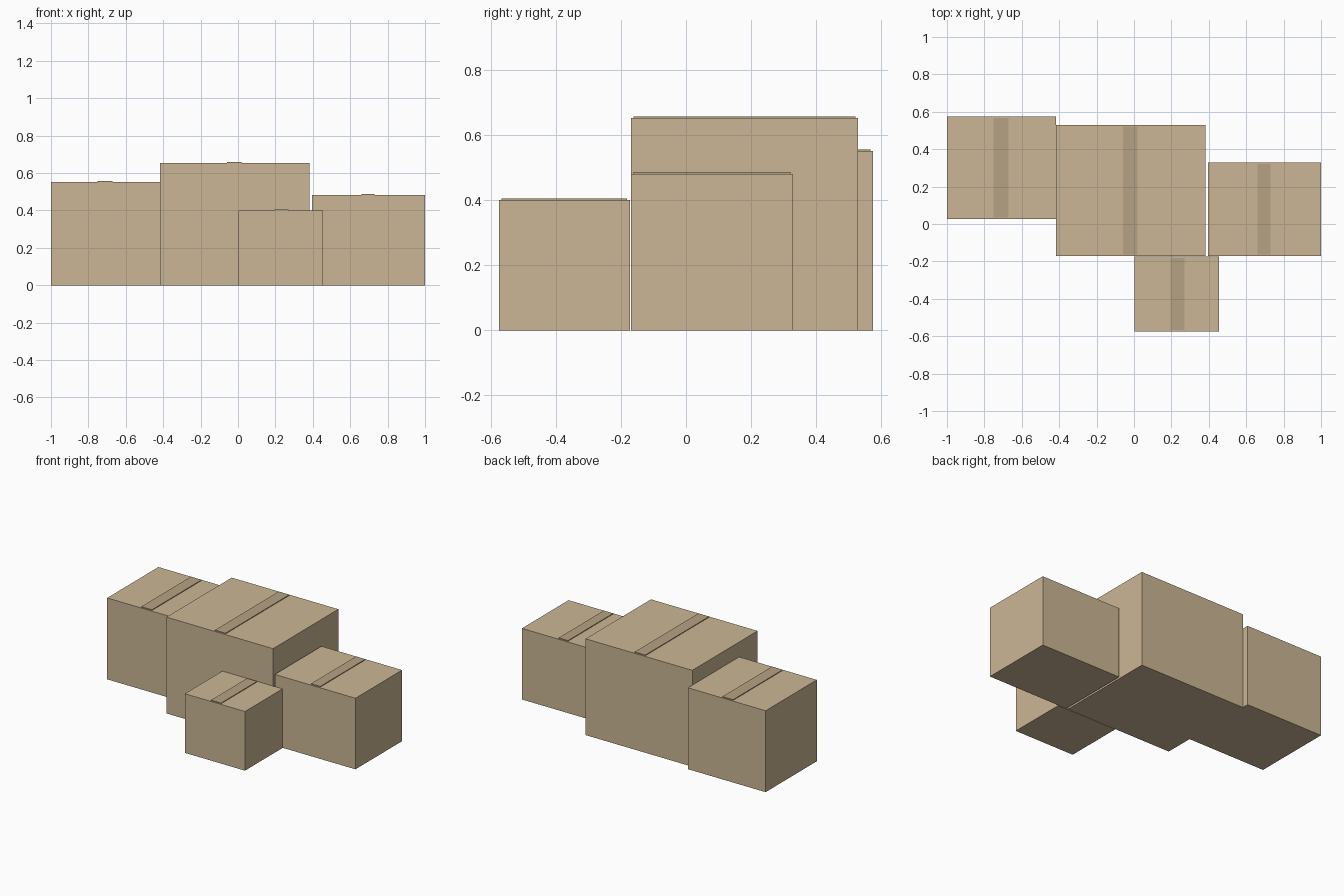
import bpy

if "Cube" in bpy.data.objects:
    bpy.data.objects.remove(bpy.data.objects["Cube"])


def material(name, color):
    m = bpy.data.materials.new(name)
    m.diffuse_color = color
    m.use_nodes = True
    m.node_tree.nodes["Principled BSDF"].inputs["Base Color"].default_value = m.diffuse_color
    return m


card = material("cardboard", (0.60, 0.47, 0.30, 1))
tape = material("packing_tape", (0.47, 0.36, 0.23, 1))


def block(name, lo, hi, mat):
    bpy.ops.mesh.primitive_cube_add(size=1, location=[(a + b) / 2 for a, b in zip(lo, hi)])
    ob = bpy.context.object
    ob.name = name
    ob.scale = [b - a for a, b in zip(lo, hi)]
    bpy.ops.object.transform_apply(location=False, rotation=False, scale=True)
    ob.data.materials.append(mat)


# Cartons: name, x range, y range, height, tape x range
cartons = [
    ("left_box", -1.0, -0.418, 0.027, 0.575, 0.552, -0.75, -0.67),
    ("large_box", -0.418, 0.382, -0.17, 0.53, 0.653, -0.06, 0.02),
    ("right_box", 0.395, 1.0, -0.17, 0.33, 0.482, 0.66, 0.73),
    ("small_front_box", 0.004, 0.455, -0.575, -0.173, 0.401, 0.195, 0.27),
]
inset = 0.008
for name, x0, x1, y0, y1, h, t0, t1 in cartons:
    block(name, (x0, y0, 0), (x1, y1, h), card)
    # Thin tape strip running front to back along the lid
    block(name + "_tape", (t0, y0 + inset, h - 0.003), (t1, y1 - inset, h + 0.005), tape)
